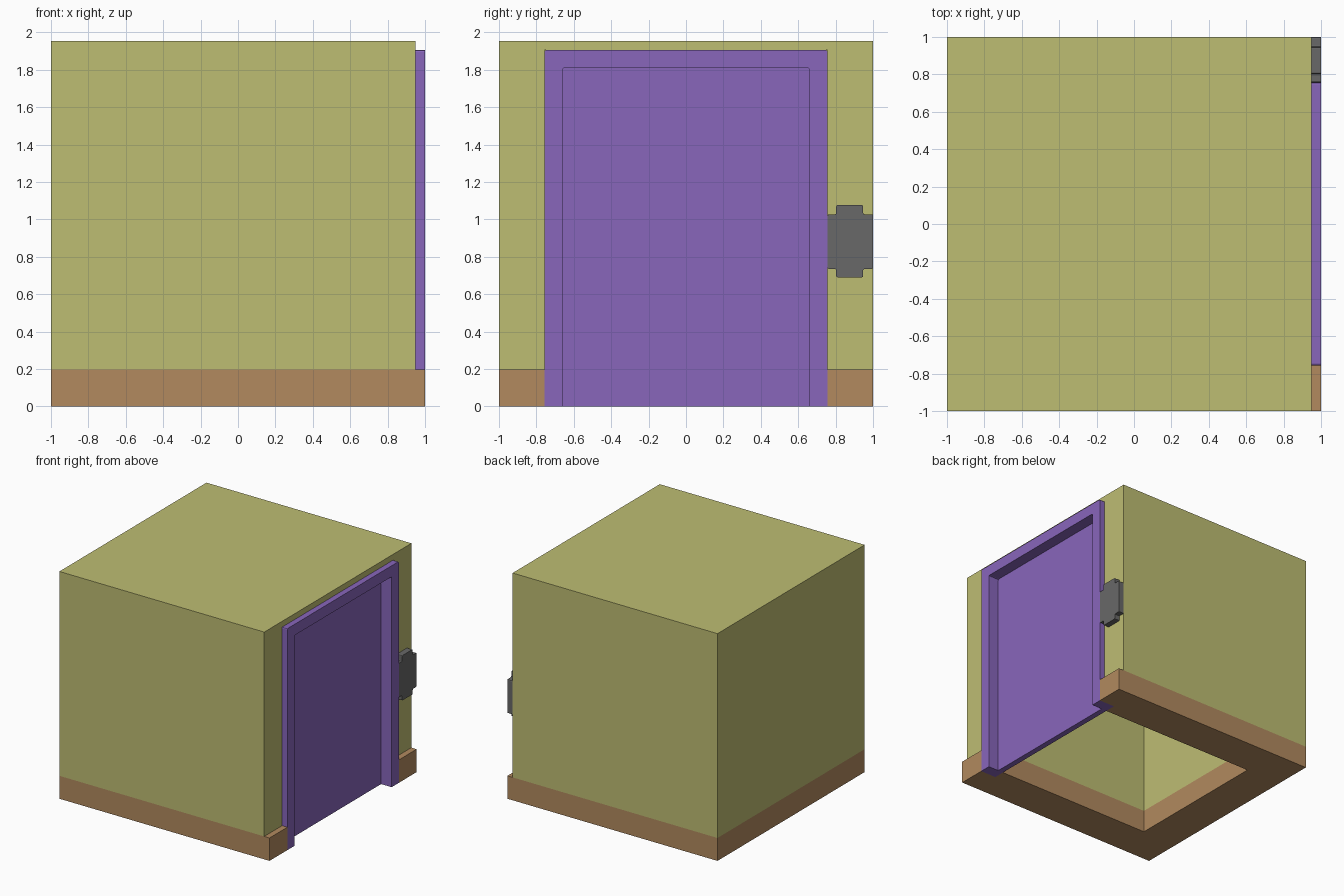
import bpy, bmesh

if "Cube" in bpy.data.objects:
    bpy.data.objects.remove(bpy.data.objects["Cube"], do_unlink=True)


def material(name, rgb):
    mat = bpy.data.materials.new(name)
    mat.use_nodes = True
    mat.diffuse_color = (*rgb, 1)
    mat.node_tree.nodes["Principled BSDF"].inputs["Base Color"].default_value = (*rgb, 1)
    return mat


OLIVE = material("olive wall", (0.515, 0.509, 0.171))
BROWN = material("brown base", (0.445, 0.254, 0.114))
PURPLE = material("purple door", (0.246, 0.133, 0.497))
GREY = material("grey metal", (0.138, 0.138, 0.138))


def prism(name, profile, x0, x1, mat, round_corners=0.0):
    """Extrude a (y, z) outline along x, optionally rounding its corners above the floor."""
    bm = bmesh.new()
    face = bm.faces.new([bm.verts.new((x0, y, z)) for y, z in profile])
    new = bmesh.ops.extrude_face_region(bm, geom=[face])["geom"]
    verts = [v for v in new if isinstance(v, bmesh.types.BMVert)]
    bmesh.ops.translate(bm, verts=verts, vec=(x1 - x0, 0, 0))
    bmesh.ops.recalc_face_normals(bm, faces=bm.faces)
    if round_corners:
        edges = [e for e in bm.edges
                 if abs(e.verts[0].co.x - e.verts[1].co.x) > 1e-4 and e.verts[0].co.z > 0.01]
        bmesh.ops.bevel(bm, geom=edges, offset=round_corners, segments=2,
                        profile=0.5, affect='EDGES')
    mesh = bpy.data.meshes.new(name)
    bm.to_mesh(mesh)
    bm.free()
    mesh.materials.append(mat)
    obj = bpy.data.objects.new(name, mesh)
    bpy.context.collection.objects.link(obj)
    return obj


def box(name, x, y, z, mat):
    return prism(name, [(y[0], z[0]), (y[1], z[0]), (y[1], z[1]), (y[0], z[1])], *x, mat)


FRAME_Y, FRAME_TOP = 0.757, 1.905
DOOR_Y, DOOR_TOP = 0.66, 1.81
BASE_TOP, DOOR_BACK = 0.197, 0.85

# Hollow room: solid block minus the interior and the door frame seat
room = box("room_walls", (-1, 0.95), (-1, 1), (0, 1.955), OLIVE)
cutters = [
    box("interior_cutter", (-0.66, 0.9), (-DOOR_Y, DOOR_Y), (-0.1, DOOR_TOP), OLIVE),
    box("doorway_cutter", (DOOR_BACK, 1.1), (-FRAME_Y, FRAME_Y), (-0.1, FRAME_TOP), OLIVE),
]
bpy.context.view_layer.objects.active = room
for cutter in cutters:
    cutter.hide_render = True
    mod = room.modifiers.new("cut", 'BOOLEAN')
    mod.operation = 'DIFFERENCE'
    mod.solver = 'EXACT'
    mod.object = cutter
    bpy.ops.object.modifier_apply(modifier=mod.name)
for cutter in cutters:
    bpy.data.objects.remove(cutter, do_unlink=True)

# Brown band along the foot of the walls, inside and out
room.data.materials.clear()
room.data.materials.append(OLIVE)
room.data.materials.append(BROWN)
bm = bmesh.new()
bm.from_mesh(room.data)
bmesh.ops.bisect_plane(bm, geom=bm.verts[:] + bm.edges[:] + bm.faces[:],
                       plane_co=(0, 0, BASE_TOP), plane_no=(0, 0, 1))
for f in bm.faces:
    f.material_index = 1 if f.calc_center_median().z < BASE_TOP else 0
bm.to_mesh(room.data)
bm.free()

# Base steps either side of the door
for label, side in (("front", -1), ("back", 1)):
    box(f"base_step_{label}", (0.95, 1), sorted((side * FRAME_Y, side)), (0, BASE_TOP), BROWN)

# Door frame and recessed panel
prism("door_frame",
      [(-FRAME_Y, 0), (-FRAME_Y, FRAME_TOP), (FRAME_Y, FRAME_TOP), (FRAME_Y, 0),
       (DOOR_Y, 0), (DOOR_Y, DOOR_TOP), (-DOOR_Y, DOOR_TOP), (-DOOR_Y, 0)],
      DOOR_BACK, 1, PURPLE, 0.01)
box("door_panel", (DOOR_BACK, 0.9), (-DOOR_Y, DOOR_Y), (0, DOOR_TOP), PURPLE)

# Cross-shaped control plate beside the door
prism("control_plate",
      [(FRAME_Y, 0.735), (0.803, 0.735), (0.803, 0.69), (0.947, 0.69),
       (0.947, 0.735), (1, 0.735), (1, 1.027), (0.947, 1.027),
       (0.947, 1.077), (0.803, 1.077), (0.803, 1.027), (FRAME_Y, 1.027)],
      0.95, 1, GREY, 0.008)
